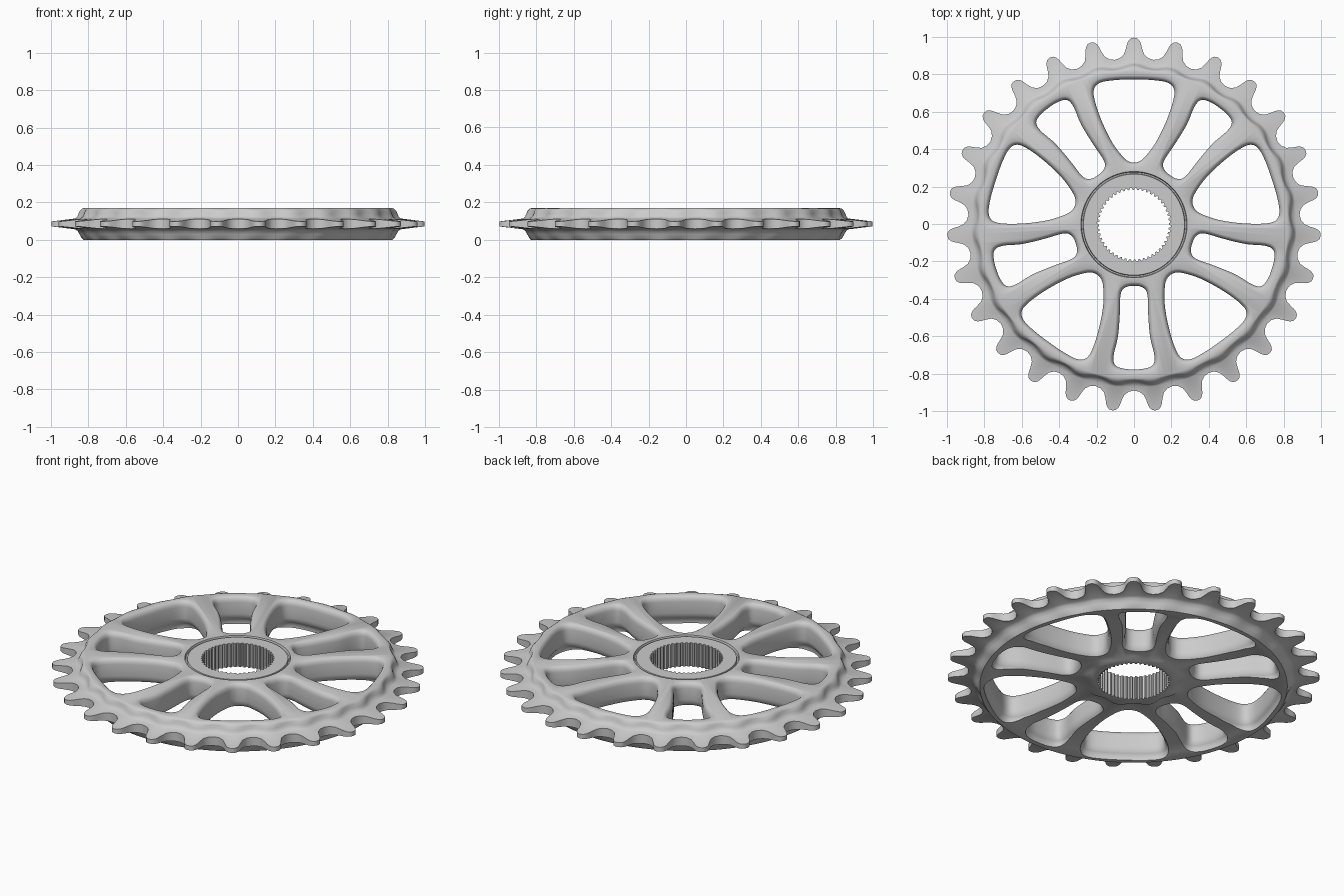
import bpy, bmesh
from math import sin, cos, pi, atan2, hypot, radians
from mathutils import Vector

if "Cube" in bpy.data.objects:
    bpy.data.objects.remove(bpy.data.objects["Cube"])

TEETH = 27
MID = 0.085          # height of the tooth plane
PITCH = 2 * pi / TEETH


def loft(bm, rings):
    """Skin a stack of closed rings and cap both ends."""
    vr = [[bm.verts.new(p) for p in r] for r in rings]
    n = len(vr[0])
    for a, b in zip(vr, vr[1:]):
        for i in range(n):
            j = (i + 1) % n
            bm.faces.new((a[i], a[j], b[j], b[i]))
    bm.faces.new(vr[0])
    bm.faces.new(vr[-1])


def to_object(bm, name):
    bmesh.ops.recalc_face_normals(bm, faces=bm.faces)
    me = bpy.data.meshes.new(name)
    bm.to_mesh(me)
    bm.free()
    ob = bpy.data.objects.new(name, me)
    bpy.context.collection.objects.link(ob)
    return ob


# Half tooth: rounded tip, then the roller seat arc down to the root
half = [(0.018, 0.996), (0.030, 0.983), (0.037, 0.967)]
ca = PITCH / 2
cx, cy = 0.955 * sin(ca), 0.955 * cos(ca)
for d in (12, 40, 65):
    t = radians(d)
    u, v = -0.068 * cos(t), -0.068 * sin(t)   # tangential, radial
    half.append((cx + u * cos(ca) + v * sin(ca), cy - u * sin(ca) + v * cos(ca)))
half = [(atan2(x, y), hypot(x, y)) for x, y in half]
tooth = [(-a, r) for a, r in reversed(half)] + [(0, 1.0)] + half + [(ca, 0.887)]
outline = [(pi / 2 - a - k * PITCH, r) for k in range(TEETH) for a, r in tooth]


def ring(r, z, wave=0.0, lobes=TEETH):
    out = []
    for a, _ in outline:
        q = r + wave * cos(lobes * (a - pi / 2))
        out.append((q * cos(a), q * sin(a), z))
    return out


def tooth_ring(side):
    # teeth get thinner towards their tips
    return [(r * cos(a), r * sin(a), MID + side * (0.013 + 0.013 * (1 - r) / 0.113))
            for a, r in outline]


# Disc body with hub groove, scalloped rim, teeth, dished underside and lobed hub
bm = bmesh.new()
loft(bm, [
    ring(0.270, 0.167), ring(0.273, 0.155), ring(0.280, 0.155), ring(0.284, 0.17),
    ring(0.822, 0.17), ring(0.832, 0.166, 0.003), ring(0.840, 0.155, 0.007),
    ring(0.846, 0.138, 0.009), ring(0.854, 0.122, 0.007), ring(0.868, 0.114, 0.003),
    tooth_ring(1), tooth_ring(-1),
    ring(0.868, 0.056, 0.003), ring(0.854, 0.048, 0.005), ring(0.844, 0.03, 0.005),
    ring(0.834, 0.01, 0.003), ring(0.826, 0.0), ring(0.795, 0.0), ring(0.76, 0.010),
    ring(0.70, 0.024), ring(0.60, 0.03), ring(0.258, 0.034, 0.012, 9),
    ring(0.250, 0.028, 0.012, 9)])
body = to_object(bm, "chainring")


def smooth_loop(pts, sub=4):
    """Closed Catmull-Rom curve through the points."""
    n, out = len(pts), []
    P = [Vector(p) for p in pts]
    for i in range(n):
        p0, p1, p2, p3 = (P[(i + k) % n] for k in (-1, 0, 1, 2))
        for s in range(sub):
            t = s / sub
            out.append(0.5 * (2 * p1 + (p2 - p0) * t + (2 * p0 - 5 * p1 + 4 * p2 - p3) * t * t
                              + (3 * p1 - p0 - 3 * p2 + p3) * t ** 3))
    return out


def mirrored(pts):
    return pts + [(-x, y) for x, y in reversed(pts) if x > 1e-6]


def offset(loop, d):
    n = len(loop)
    area = sum(loop[i].cross(loop[(i + 1) % n]) for i in range(n))
    s = 1 if area > 0 else -1
    out = []
    for i in range(n):
        t = (loop[(i + 1) % n] - loop[i - 1]).normalized()
        out.append(loop[i] + Vector((t.y, -t.x)) * d * s)
    return out


# Window cutters, flared at both faces so the spokes get rounded edges
LEVELS = [(-0.01, 0.022), (0.01, 0.021), (0.028, 0.018), (0.036, 0.011), (0.046, 0.005),
          (0.058, 0.001), (0.07, -0.001), (0.138, -0.001), (0.150, 0.001), (0.160, 0.006),
          (0.166, 0.012), (0.1701, 0.019), (0.18, 0.022)]
wide = mirrored([(0, 0.777), (0.10, 0.774), (0.18, 0.760), (0.215, 0.725), (0.210, 0.66),
                 (0.172, 0.55), (0.118, 0.44), (0.06, 0.362), (0.028, 0.337), (0, 0.331)])
slot = mirrored([(0, -0.326), (0.045, -0.334), (0.072, -0.37), (0.077, -0.48),
                 (0.087, -0.6), (0.110, -0.70), (0.103, -0.750), (0.06, -0.770), (0, -0.775)])
bm = bmesh.new()
for shape in (wide, slot):
    base = smooth_loop(shape)
    for k in range(5):
        a = k * 2 * pi / 5
        rings = []
        for z, d in LEVELS:
            rings.append([(p.x * cos(a) - p.y * sin(a), p.x * sin(a) + p.y * cos(a), z)
                          for p in offset(base, d)])
        loft(bm, rings)

# Splined bore cutter
SPL = 48
bore = []
for k in range(SPL):
    for f, r in ((0.0, 0.186), (0.3, 0.186), (0.5, 0.197), (0.8, 0.197)):
        a = (k + f) * 2 * pi / SPL
        bore.append((r * cos(a), r * sin(a)))
loft(bm, [[(x, y, z) for x, y in bore] for z in (-0.02, 0.2)])
cutter = to_object(bm, "window_cutter")
cutter.hide_render = True

mod = body.modifiers.new("windows", 'BOOLEAN')
mod.operation = 'DIFFERENCE'
mod.solver = 'EXACT'
mod.object = cutter
bpy.context.view_layer.objects.active = body
body.select_set(True)
bpy.ops.object.modifier_apply(modifier=mod.name)
bpy.data.objects.remove(cutter)

# Centre the toothed outline in y
ys = [v.co.y for v in body.data.vertices]
dy = (max(ys) + min(ys)) / 2
for v in body.data.vertices:
    v.co.y -= dy
bpy.ops.object.shade_smooth_by_angle(angle=radians(42))
